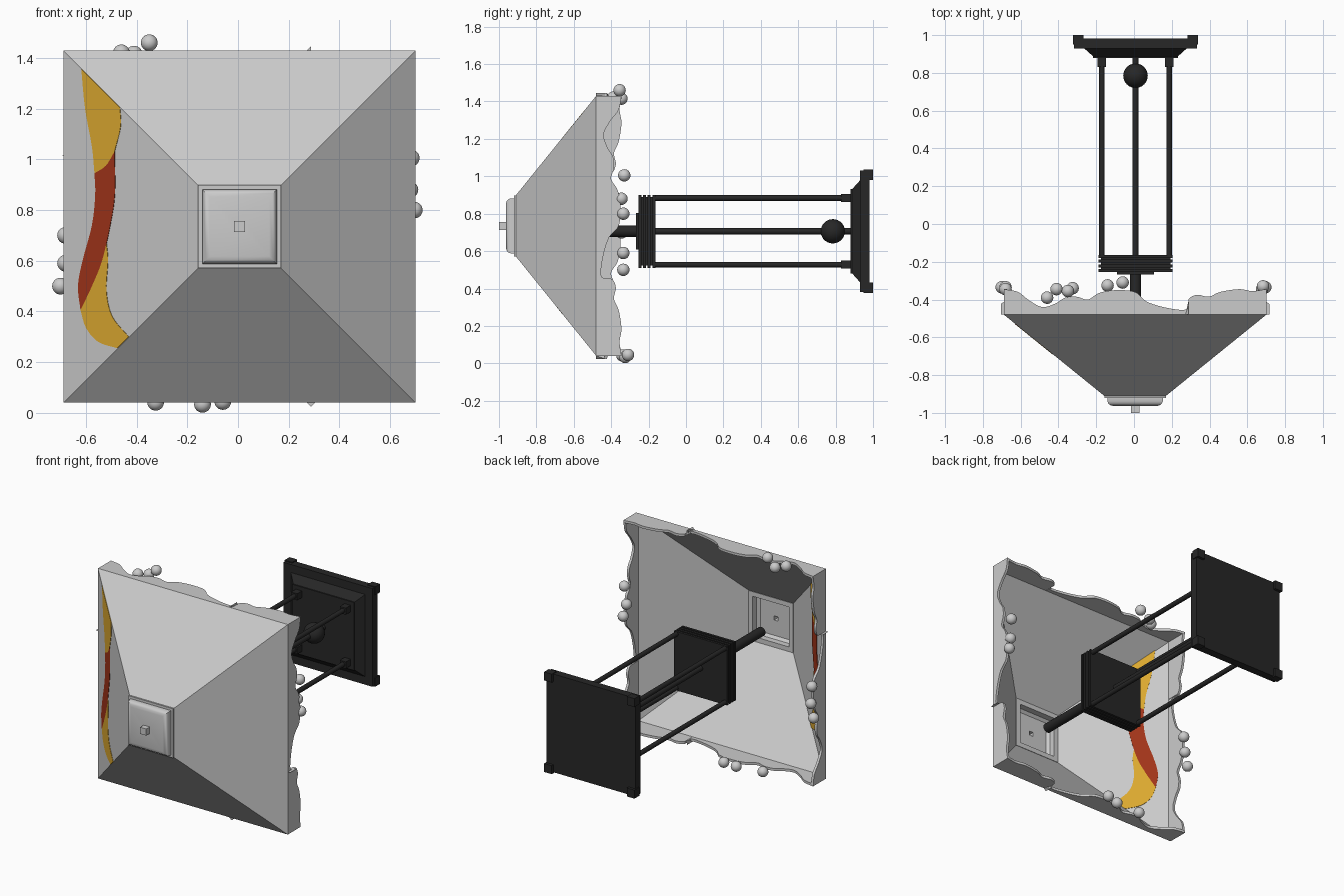
import bpy, bmesh, math
from mathutils import Vector

if "Cube" in bpy.data.objects:
    bpy.data.objects.remove(bpy.data.objects["Cube"])

def material(name, rgb):
    m = bpy.data.materials.new(name)
    m.diffuse_color = (*rgb, 1)
    m.use_nodes = True
    m.node_tree.nodes["Principled BSDF"].inputs["Base Color"].default_value = m.diffuse_color
    return m

BLACK = material("black_metal", (0.02, 0.02, 0.02))
AMBER = material("amber_glass", (0.72, 0.40, 0.03))
RED = material("red_glass", (0.36, 0.035, 0.01))
SHADE = (0.006, 0.735)    # x, z of the shade axis
FRAME = (0.008, 0.706)    # x, z of the stand axis

def finish(name, bm, mat=None, smooth=False):
    bmesh.ops.recalc_face_normals(bm, faces=bm.faces)
    me = bpy.data.meshes.new(name)
    bm.to_mesh(me)
    bm.free()
    ob = bpy.data.objects.new(name, me)
    bpy.context.collection.objects.link(ob)
    if mat:
        me.materials.append(mat)
    if smooth:
        bpy.ops.object.select_all(action='DESELECT')
        ob.select_set(True)
        bpy.context.view_layer.objects.active = ob
        bpy.ops.object.shade_smooth_by_angle(angle=math.radians(40))
    return ob

def square_loft(name, centre, profile, mat=None, closed=False, smooth=False):
    """Square rings along y, profile = (y, half width)."""
    bm = bmesh.new()
    cx, cz = centre
    rings = [[bm.verts.new((cx + a * h, y, cz + b * h))
              for a, b in ((-1, -1), (1, -1), (1, 1), (-1, 1))] for y, h in profile]
    pairs = list(zip(rings, rings[1:]))
    if closed:
        pairs.append((rings[-1], rings[0]))
    else:
        bm.faces.new(rings[0])
        bm.faces.new(rings[-1])
    for r, q in pairs:
        for i in range(4):
            j = (i + 1) % 4
            bm.faces.new((r[i], r[j], q[j], q[i]))
    return finish(name, bm, mat, smooth)

def rod(name, centre, y0, y1, r, mat=BLACK):
    bm = bmesh.new()
    bmesh.ops.create_cone(bm, cap_ends=True, segments=20, radius1=r, radius2=r, depth=y1 - y0)
    for v in bm.verts:
        x, y, z = v.co
        v.co = (centre[0] + x, (y0 + y1) / 2 + z, centre[1] + y)
    return finish(name, bm, mat, True)

def ball(name, pos, r, mat=None):
    bm = bmesh.new()
    bmesh.ops.create_uvsphere(bm, u_segments=24, v_segments=14, radius=r)
    bmesh.ops.translate(bm, verts=bm.verts, vec=pos)
    return finish(name, bm, mat, True)

def smooth_path(pts, steps=5):
    """Catmull-Rom curve through open 2D points."""
    p = [Vector(q) for q in pts]
    p = [2 * p[0] - p[1]] + p + [2 * p[-1] - p[-2]]
    out = []
    for a, b, c, d in zip(p, p[1:], p[2:], p[3:]):
        for k in range(steps):
            t = k / steps
            out.append(0.5 * (2 * b + (c - a) * t + (2 * a - 5 * b + 4 * c - d) * t * t
                              + (3 * b - a - 3 * c + d) * t ** 3))
    return out + [p[-2]]

# Pyramid shade panels
square_loft("shade_panels", SHADE,
            [(-0.91, 0.163), (-0.48, 0.695), (-0.48, 0.68), (-0.91, 0.148)], closed=True)

# Shade skirt with a scalloped edge
H = 0.695
wave = smooth_path([(-H, -0.345), (-0.62, -0.36), (-0.56, -0.405), (-0.49, -0.44), (-0.42, -0.42),
                    (-0.37, -0.39), (-0.31, -0.385), (-0.25, -0.40), (-0.19, -0.365), (-0.1, -0.35),
                    (0.0, -0.36), (0.06, -0.41), (0.15, -0.44), (0.25, -0.455), (0.28, -0.44),
                    (0.285, -0.395), (0.33, -0.375), (0.39, -0.385), (0.45, -0.36), (0.55, -0.345),
                    (0.62, -0.355), (H, -0.345)])
loop = [(s, y, H) for s, y in wave[:-1]] + [(H, y, -s) for s, y in wave[:-1]]
loop += [(s, y, -H) for s, y in wave[:0:-1]] + [(-H, y, s) for s, y in wave[:-1]]
bm = bmesh.new()
edge = [bm.verts.new((SHADE[0] + x, y, SHADE[1] + z)) for x, y, z in loop]
root = [bm.verts.new((SHADE[0] + x, -0.48, SHADE[1] + z)) for x, y, z in loop]
for i in range(len(loop)):
    j = (i + 1) % len(loop)
    bm.faces.new((root[i], root[j], edge[j], edge[i]))
skirt = finish("shade_skirt", bm)
mod = skirt.modifiers.new("thickness", 'SOLIDIFY')
mod.thickness = 0.016
mod.offset = -1

# Hollow cap with finial
square_loft("shade_cap_and_finial", SHADE,
            [(-0.985, 0.014), (-0.95, 0.014), (-0.95, 0.115), (-0.935, 0.132), (-0.895, 0.132),
             (-0.895, 0.163), (-0.92, 0.163), (-0.92, 0.147), (-0.938, 0.147), (-0.95, 0.142),
             (-0.959, 0.132), (-0.963, 0.117), (-0.963, 0.022), (-1.0, 0.022)], smooth=True)

# Coloured glass on the left panel, outlines in (x, z)
def glass(name, outline, mat):
    normal = Vector((-0.629, -0.778, 0))
    bm = bmesh.new()
    layers = []
    for d in (0.002, -0.0125):
        layers.append([bm.verts.new(Vector((x, -0.48 - (x + 0.689) * 0.808, z)) + normal * d)
                       for x, z in outline])
        bm.faces.new(layers[-1])
    n = len(outline)
    for i in range(n):
        j = (i + 1) % n
        bm.faces.new((layers[0][i], layers[0][j], layers[1][j], layers[1][i]))
    finish(name, bm, mat)

red_left = smooth_path([(-0.565, 0.945), (-0.562, 0.86), (-0.575, 0.74), (-0.612, 0.6),
                        (-0.63, 0.5), (-0.62, 0.405)])
red_right = smooth_path([(-0.62, 0.405), (-0.575, 0.5), (-0.535, 0.6), (-0.505, 0.73),
                         (-0.485, 0.86), (-0.486, 1.03)])
red_top = smooth_path([(-0.486, 1.03), (-0.52, 0.975), (-0.565, 0.945)])
glass("red_glass", red_left[:-1] + red_right[:-1] + red_top[:-1], RED)
upper_right = smooth_path([(-0.465, 1.205), (-0.462, 1.13), (-0.486, 1.03)])
upper_left = smooth_path([(-0.565, 0.945), (-0.575, 1.05), (-0.602, 1.2), (-0.617, 1.357)])
glass("upper_amber_glass", upper_right[:-1] + red_top[:-1] + upper_left, AMBER)
lower_left = smooth_path([(-0.62, 0.405), (-0.598, 0.335), (-0.55, 0.28), (-0.475, 0.255)])
lower_right = smooth_path([(-0.43, 0.30), (-0.495, 0.38), (-0.518, 0.48), (-0.512, 0.6),
                           (-0.518, 0.67)])
shared = [q for q in red_right if 0.42 < q.y < 0.66][::-1]
glass("lower_amber_glass", lower_left + lower_right + shared, AMBER)

# Small beads along the skirt edge
beads = [(-0.46, -0.39, 1.42), (-0.41, -0.345, 1.415), (-0.35, -0.355, 1.46),
         (-0.325, -0.34, 0.042), (-0.14, -0.325, 0.034), (-0.06, -0.31, 0.045),
         (-0.68, -0.345, 0.70), (-0.68, -0.335, 0.59), (-0.70, -0.335, 0.50),
         (0.683, -0.33, 1.005), (0.678, -0.345, 0.88), (0.695, -0.335, 0.80)]
for i, pos in enumerate(beads):
    ball(f"bead_{i + 1}", pos, 0.033)

# Ribbed block at the head of the stand
ribs = []
for k in range(4):
    y = -0.255 + k * 0.025
    ribs += [(y, 0.195), (y + 0.016, 0.195)]
    if k < 3:
        ribs += [(y + 0.016, 0.184), (y + 0.025, 0.184)]
square_loft("ribbed_block", FRAME, ribs, BLACK)
square_loft("collar_plate", FRAME, [(-0.268, 0.098), (-0.25, 0.098)], BLACK)

# Poles and lower ball
rod("shade_pole", FRAME, -0.80, -0.26, 0.03)
rod("centre_pole", FRAME, -0.17, 0.89, 0.017)
ball("pole_ball", (FRAME[0], 0.785, FRAME[1]), 0.065, BLACK)

# Corner rods, sockets and feet
for sx, xn in ((-1, "left"), (1, "right")):
    for sz, zn in ((-1, "lower"), (1, "upper")):
        at = (FRAME[0] + sx * 0.178, FRAME[1] + sz * 0.178)
        rod(f"{zn}_{xn}_rod", at, -0.17, 0.85, 0.015)
        square_loft(f"{zn}_{xn}_socket", at, [(0.83, 0.022), (0.89, 0.022)], BLACK)
        foot = (FRAME[0] + sx * 0.303, FRAME[1] + sz * 0.303)
        square_loft(f"{zn}_{xn}_foot", foot, [(0.95, 0.028), (1.0, 0.028)], BLACK)

# Stepped base
square_loft("base", FRAME, [(0.88, 0.225), (0.888, 0.225), (0.93, 0.272), (0.93, 0.325),
                            (0.982, 0.325)], BLACK)
